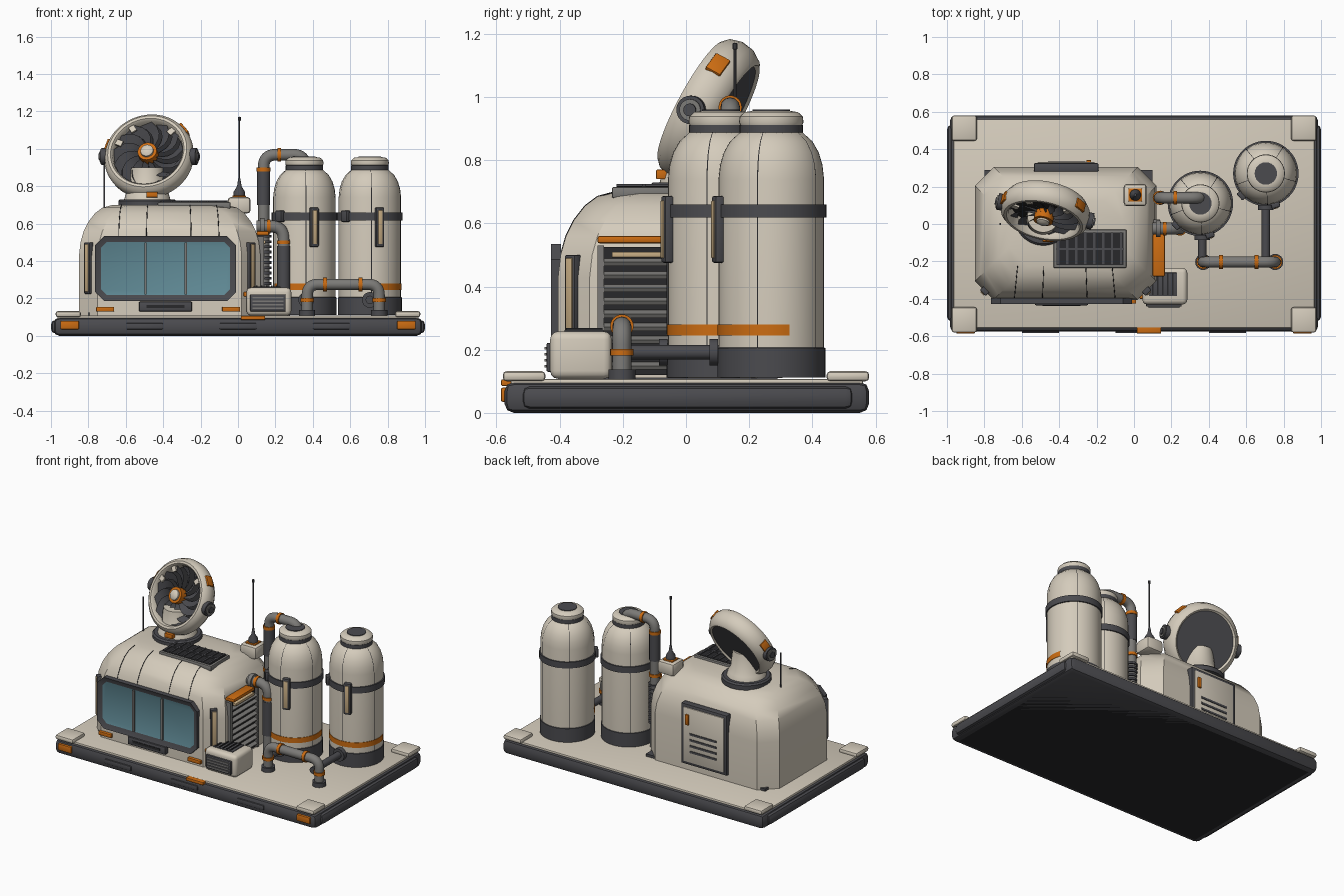
import bpy, bmesh, math
from math import radians, sin, cos, pi
from mathutils import Matrix, Vector

cube = bpy.data.objects.get("Cube")
if cube:
    bpy.data.objects.remove(cube)


def material(name, rgb):
    m = bpy.data.materials.new(name)
    m.use_nodes = True
    m.diffuse_color = (*rgb, 1)
    m.node_tree.nodes["Principled BSDF"].inputs["Base Color"].default_value = (*rgb, 1)
    return m


BEIGE = material("warm beige", (.66, .60, .50))
DARK = material("charcoal", (.07, .07, .078))
BLACK = material("near black", (.022, .022, .024))
GREY = material("mid grey", (.2, .195, .185))
ORANGE = material("orange", (.6, .15, .006))
GLASS = material("teal glass", (.12, .26, .31))
TAN = material("lamp tan", (.58, .42, .23))
I = Matrix.Identity(4)


def finish(bm, name, mats, mat=I):
    bmesh.ops.recalc_face_normals(bm, faces=bm.faces)
    me = bpy.data.meshes.new(name)
    bm.to_mesh(me)
    bm.free()
    for m in mats:
        me.materials.append(m)
    ob = bpy.data.objects.new(name, me)
    ob.matrix_world = mat
    bpy.context.collection.objects.link(ob)
    return ob


def box(name, x, y, z, m, bevel=0, mat=I, seg=2):
    """Box from (min, max) ranges."""
    bm = bmesh.new()
    lo, hi = zip(x, y, z)
    size = [b - a for a, b in zip(lo, hi)]
    mid = [(a + b) / 2 for a, b in zip(lo, hi)]
    bmesh.ops.create_cube(bm, size=1, matrix=Matrix.Translation(mid) @ Matrix.Diagonal((*size, 1)))
    if bevel:
        bmesh.ops.bevel(bm, geom=bm.edges[:], offset=bevel, segments=seg, profile=.5, affect='EDGES')
    return finish(bm, name, [m], mat)


def lathe(name, profile, m, mat=I, a0=0, a1=360, steps=36):
    """Spin (radius, height) points about local z."""
    bm = bmesh.new()
    rot = Matrix.Rotation(radians(a0), 3, 'Z')
    vs = [bm.verts.new(rot @ Vector((r, 0, z))) for r, z in profile]
    es = [bm.edges.new(p) for p in zip(vs, vs[1:])]
    bmesh.ops.spin(bm, geom=vs + es, cent=(0, 0, 0), axis=(0, 0, 1), angle=radians(a1 - a0), steps=steps)
    bmesh.ops.remove_doubles(bm, verts=bm.verts, dist=.0001)
    return finish(bm, name, [m], mat)


def disc(name, p, axis, r, h, m, mat=I):
    """Cylinder centred on p."""
    q = Vector(axis).to_track_quat('Z', 'Y').to_matrix().to_4x4()
    return lathe(name, [(0, -h / 2), (r, -h / 2), (r, h / 2), (0, h / 2)], m, mat @ Matrix.Translation(p) @ q, steps=24)


def tube(name, pts, r, m, bend=.07):
    """Pipe through points with rounded corners."""
    pts = [Vector(p) for p in pts]
    path = [pts[0]]
    for a, b, c in zip(pts, pts[1:], pts[2:]):
        s, e = b + (a - b).normalized() * bend, b + (c - b).normalized() * bend
        for k in range(9):
            t = k / 8
            path.append(s * (1 - t) ** 2 + b * 2 * t * (1 - t) + e * t * t)
    path.append(pts[-1])
    cu = bpy.data.curves.new(name, 'CURVE')
    cu.dimensions = '3D'
    cu.bevel_depth, cu.bevel_resolution, cu.use_fill_caps = r, 4, True
    sp = cu.splines.new('POLY')
    sp.points.add(len(path) - 1)
    for p, v in zip(sp.points, path):
        p.co = (*v, 1)
    ob = bpy.data.objects.new(name, cu)
    bpy.context.collection.objects.link(ob)
    cu.materials.append(m)
    bpy.ops.object.select_all(action='DESELECT')
    ob.select_set(True)
    bpy.context.view_layer.objects.active = ob
    bpy.ops.object.convert(target='MESH')


def octagon(x0, x1, y0, y1, c):
    return [(x0 + c, y0), (x1 - c, y0), (x1, y0 + c), (x1, y1 - c),
            (x1 - c, y1), (x0 + c, y1), (x0, y1 - c), (x0, y0 + c)]


# Platform
box("platform", (-.985, .985), (-.575, .58), (0, .098), DARK, .03)
box("underside", (-.94, .94), (-.54, .54), (-.0, .01), BLACK)
box("deck", (-.965, .965), (-.555, .56), (.09, .108), BEIGE, .006)
for s in (-1, 1):
    box("side_bumper", sorted((s * .93, s)), (-.52, .53), (.012, .085), DARK, .025)
    box("corner_marker", sorted((s * .85, s * .95)), (-.586, -.56), (.035, .08), ORANGE, .006)
    for t in (-1, 1):
        box("corner_pad", sorted((s * .84, s * .975)), sorted((t * .445, t * .58)), (.1, .132), BEIGE, .012)
for x in (-.5, 0, .5):
    box("front_plate", (x - .1, x + .1), (-.584, -.56), (.035, .068), DARK, .006)
box("front_step", (.015, .145), (-.585, -.54), (.085, .106), ORANGE, .004)

# Cabin shell, lofted from shrinking chamfered rings
levels = [(.11, 0), (.43, 0), (.5, .008), (.56, .025), (.61, .05), (.655, .085), (.685, .125), (.7, .18)]
bm = bmesh.new()
rings = [[bm.verts.new((x, y, z)) for x, y in octagon(-.85 + i, .12 - i, -.405 + i, .305 - i, .1)] for z, i in levels]
for a, b in zip(rings, rings[1:]):
    for k in range(8):
        bm.faces.new((a[k], a[k - 1], b[k - 1], b[k]))
bm.faces.new(rings[-1])
bm.faces.new(rings[0])
finish(bm, "cabin", [BEIGE])
box("cabin_plinth", (-.8, .1), (-.36, .29), (.1, .125), DARK)
for x in (-.64, -.49, -.25, -.1):
    skew = (x + .365) * .35
    tube("roof_seam", [(x - skew * i, -.405 + i, z) for z, i in levels[2:]], .002, BLACK, .005)

# Front window: framed glass with mullions
bm = bmesh.new()
face = bm.faces.new([bm.verts.new((x, -.395, z)) for x, z in octagon(-.765, -.01, .185, .535, .05)])
ext = bmesh.ops.extrude_face_region(bm, geom=[face])["geom"]
bmesh.ops.translate(bm, verts=[v for v in ext if isinstance(v, bmesh.types.BMVert)], vec=(0, -.033, 0))
front = next(f for f in ext if isinstance(f, bmesh.types.BMFace))
bmesh.ops.inset_region(bm, faces=[front], thickness=.035)
bmesh.ops.translate(bm, verts=front.verts, vec=(0, .014, 0))
front.material_index = 1
finish(bm, "window", [DARK, GLASS])
for x in (-.495, -.28):
    box("mullion", (x - .006, x + .006), (-.424, -.41), (.22, .5), GREY)
box("window_sill_vent", (-.53, -.245), (-.435, -.39), (.13, .183), DARK, .008)
box("sill_slot", (-.49, -.285), (-.438, -.43), (.15, .165), BLACK)
for x in (-.71, -.037):
    box("front_tab", (x - .048, x + .048), (-.425, -.39), (.13, .155), ORANGE, .004)
for x, a in ((-.8, -45), (.07, 45)):
    m = Matrix.Translation((x, -.36, 0)) @ Matrix.Rotation(radians(a), 4, 'Z')
    box("lamp_housing", (-.022, .022), (-.012, .02), (.225, .5), DARK, .004, m)
    box("lamp_strip", (-.014, .014), (-.018, 0), (.235, .49), TAN, .003, m)

# Side louvres
box("louvre_back", (.1, .125), (-.27, .02), (.12, .525), BLACK)
for y in (-.27, .015):
    box("louvre_post", (.1, .14), (y - .01, y + .01), (.12, .53), GREY)
for k in range(9):
    m = Matrix.Translation((.13, 0, .15 + k * .041)) @ Matrix.Rotation(radians(30), 4, 'Y')
    box("louvre_slat", (-.014, .014), (-.26, .01), (-.007, .007), GREY, 0, m)
box("side_lamp", (.12, .148), (-.235, -.03), (.492, .51), TAN, .003)
box("awning_bar", (.1, .165), (-.28, -.055), (.537, .56), ORANGE, .006)

# Back door
box("door_frame", (-.535, -.19), (.28, .325), (.155, .565), DARK, .006)
box("door_panel", (-.515, -.21), (.3, .331), (.175, .545), BEIGE, .003)
box("door_handle", (-.255, -.23), (.32, .342), (.43, .5), ORANGE, .004)
for z in (.25, .29, .33, .37):
    box("door_slot", (-.46, -.26), (.32, .335), (z - .007, z + .007), DARK)

# Roof grille
box("roof_grille_frame", (-.43, -.04), (-.235, -.03), (.68, .715), GREY, .006)
box("roof_grille_hole", (-.415, -.055), (-.22, -.045), (.7, .718), BLACK)
for k in range(8):
    x = -.405 + k * .048
    box("roof_grille_bar", (x - .006, x + .006), (-.22, -.045), (.7, .724), DARK)
box("roof_grille_spine", (-.415, -.055), (-.14, -.128), (.7, .724), DARK)

# Aerials
box("aerial_box", (-.055, .068), (.095, .215), (.655, .742), BEIGE, .018)
box("aerial_pad", (-.03, .043), (.12, .19), (.735, .75), ORANGE, .004)
at = Matrix.Translation((.007, .155, 0))
lathe("aerial_foot", [(.03, .745), (.03, .77), (.012, .8), (.006, .84), (0, .84)], DARK, at)
lathe("aerial_rod", [(.005, .8), (.005, 1.15), (.008, 1.152), (.008, 1.17), (0, 1.172)], DARK, at, steps=10)
tube("short_aerial", [(-.715, 0, .66), (-.715, 0, .92)], .005, DARK)

# Fan dish mount
at = Matrix.Translation((-.485, .04, 0))
lathe("mount_collar", [(0, .69), (.155, .69), (.155, .72), (.145, .73), (0, .73)], DARK, at)
lathe("mount_neck", [(.125, .725), (.115, .76), (.1, .78), (.085, .9), (0, .9)], BEIGE, at)
box("mount_tab", (-.49, -.43), (-.095, -.06), (.74, .77), ORANGE, .004)

# Fan dish, local z along its axis
D = Matrix.Translation((-.485, .02, .985)) @ Matrix.Rotation(radians(-12), 4, 'Z') @ Matrix.Rotation(radians(62), 4, 'X')
lathe("dish_rim", [(.186, -.075), (.19, -.01), (.2, .003), (.215, .003), (.233, -.015), (.242, -.05),
                   (.236, -.09), (.215, -.122), (.2, -.13), (.188, -.12)], BEIGE, D, steps=48)
disc("dish_front_plate", (0, 0, -.07), (0, 0, 1), .192, .01, BLACK, D)
disc("dish_back_plate", (0, 0, -.115), (0, 0, 1), .195, .012, DARK, D)
bm = bmesh.new()
for b in range(13):
    prev = None
    for k in range(6):
        t = k / 5
        r, a = .045 + .145 * t, 2 * pi * b / 13 + .6 * t * t
        pair = [bm.verts.new((r * cos(a + w), r * sin(a + w), z)) for w, z in ((0, -.02), (.4, -.05))]
        if prev:
            bm.faces.new((prev[0], pair[0], pair[1], prev[1]))
        prev = pair
finish(bm, "fan_blades", [DARK], D)
disc("hub_ring", (0, 0, -.02), (0, 0, 1), .052, .05, ORANGE, D)
lathe("hub_cap", [(.036, 0), (.034, .015), (.02, .024), (0, .026)], BEIGE, D)
for a in (48, 124, 160):
    box("fan_tab", (.155, .19), (-.016, .016), (-.02, -.008), BEIGE, 0, D @ Matrix.Rotation(radians(a), 4, 'Z'))
for a in (42, 166):
    box("rim_marker", (.22, .246), (-.035, .035), (-.078, -.025), ORANGE, .004, D @ Matrix.Rotation(radians(a), 4, 'Z'))
for s in (-1, 1):
    disc("pivot", (s * .245, 0, -.055), (1, 0, 0), .045, .03, DARK, D)
    disc("pivot_ring", (s * .258, 0, -.055), (1, 0, 0), .034, .016, GREY, D)
    disc("pivot_cap", (s * .265, 0, -.055), (1, 0, 0), .02, .016, DARK, D)

# Tanks
dome = [(.167, .2), (.167, .74), (.162, .785), (.15, .825), (.13, .86), (.1, .887), (.08, .895)]
for x, y in ((.355, .11), (.705, .27)):
    at = Matrix.Translation((x, y, 0))
    lathe("tank_foot", [(0, .112), (.171, .112), (.171, .205), (.16, .21)], DARK, at, steps=48)
    lathe("tank_body", dome, BEIGE, at, steps=48)
    lathe("tank_collar", [(.08, .882), (.1, .882), (.1, .912), (.08, .915)], DARK, at)
    lathe("tank_cap", [(.097, .908), (.102, .92), (.1, .938), (.085, .952), (.06, .956), (0, .956)], BEIGE, at)
    disc("tank_cap_plate", (x, y, .956), (0, 0, 1), .06, .008, DARK)
    lathe("tank_strap", [(.16, .618), (.175, .618), (.175, .66), (.16, .66)], DARK, at, steps=48)
    lathe("tank_stripe", [(.165, .245), (.17, .245), (.17, .28), (.165, .28)], ORANGE, at, -160, 20)
    for k in range(5):
        a = -87 + 72 * k
        lathe("tank_seam", [(r + .0015, z) for r, z in dome], BLACK, at, a - .6, a + .6, 1)
    m = at @ Matrix.Rotation(radians(-73), 4, 'Z')
    box("gauge_housing", (.16, .192), (-.024, .024), (.475, .687), DARK, .008, m)
    box("gauge_face", (.18, .196), (-.013, .013), (.49, .672), TAN, .003, m)
    box("strap_clasp", (.16, .19), (-.024, .024), (.61, .67), DARK, .005, at @ Matrix.Rotation(radians(-138), 4, 'Z'))

# Tall pipe from deck over to the first tank
tube("tall_pipe", [(.137, .14, .11), (.137, .14, .968), (.36, .14, .968), (.36, .14, .9)], .031, GREY, .065)
tube("tall_pipe_sleeve", [(.137, .14, .7), (.137, .14, .88)], .035, DARK)
for k in range(10):
    disc("bellows_ring", (.14, .14, .28 + .028 * k), (0, 0, 1), .038, .014, DARK)

# Cabin outlet pipe
tube("outlet_pipe", [(.1, -.025, .585), (.245, -.025, .585), (.245, -.025, .11)], .032, GREY)
tube("outlet_sleeve", [(.245, -.025, .25), (.245, -.025, .48)], .036, DARK)
disc("outlet_flange", (.13, -.025, .585), (1, 0, 0), .045, .025, GREY)

# Ground manifold
tube("manifold", [(.37, -.203, .11), (.37, -.203, .275), (.755, -.203, .275), (.755, -.203, .11)], .03, GREY, .06)
for x in (.37, .755):
    disc("manifold_foot", (x, -.203, .122), (0, 0, 1), .043, .03, DARK)
for x, y in ((.365, -.06), (.705, .1)):
    tube("tank_feed", [(x, y + .02, .192), (x, -.203, .192)], .023, DARK)
    disc("feed_flange", (x, y - .012, .192), (0, 1, 0), .042, .028, DARK)

# Orange clamps on all pipes
for p, axis in (((.137, .14, .89), (0, 0, 1)), ((.22, .14, .968), (1, 0, 0)), ((.137, .14, .6), (0, 0, 1)),
                ((.245, -.025, .5), (0, 0, 1)), ((.165, -.025, .585), (1, 0, 0)),
                ((.465, -.203, .275), (1, 0, 0)), ((.655, -.203, .275), (1, 0, 0)),
                ((.37, -.203, .192), (0, 0, 1)), ((.755, -.203, .192), (0, 0, 1))):
    disc("pipe_clamp", p, axis, .037, .02, ORANGE)

# Cooling unit in front of the cabin
box("cooler", (.045, .285), (-.43, -.235), (.108, .258), BEIGE, .025, seg=3)
box("cooler_grille", (.065, .255), (-.442, -.42), (.13, .222), DARK, .006)
for k in range(4):
    box("cooler_slat", (.078, .242), (-.448, -.435), (.144 + .019 * k, .152 + .019 * k), GREY)
box("cooler_top_grille", (.08, .23), (-.385, -.26), (.25, .263), DARK, .003)
for k in range(5):
    box("cooler_top_bar", (.095 + .027 * k, .103 + .027 * k), (-.38, -.265), (.255, .268), BLACK)
box("cooler_bracket", (.03, .07), (-.4, -.37), (.21, .235), ORANGE, .004)

# Smooth shading with sharp edges kept
for ob in bpy.context.scene.objects:
    ob.select_set(ob.type == 'MESH')
bpy.context.view_layer.objects.active = bpy.data.objects["cabin"]
bpy.ops.object.shade_smooth_by_angle(angle=radians(35))
